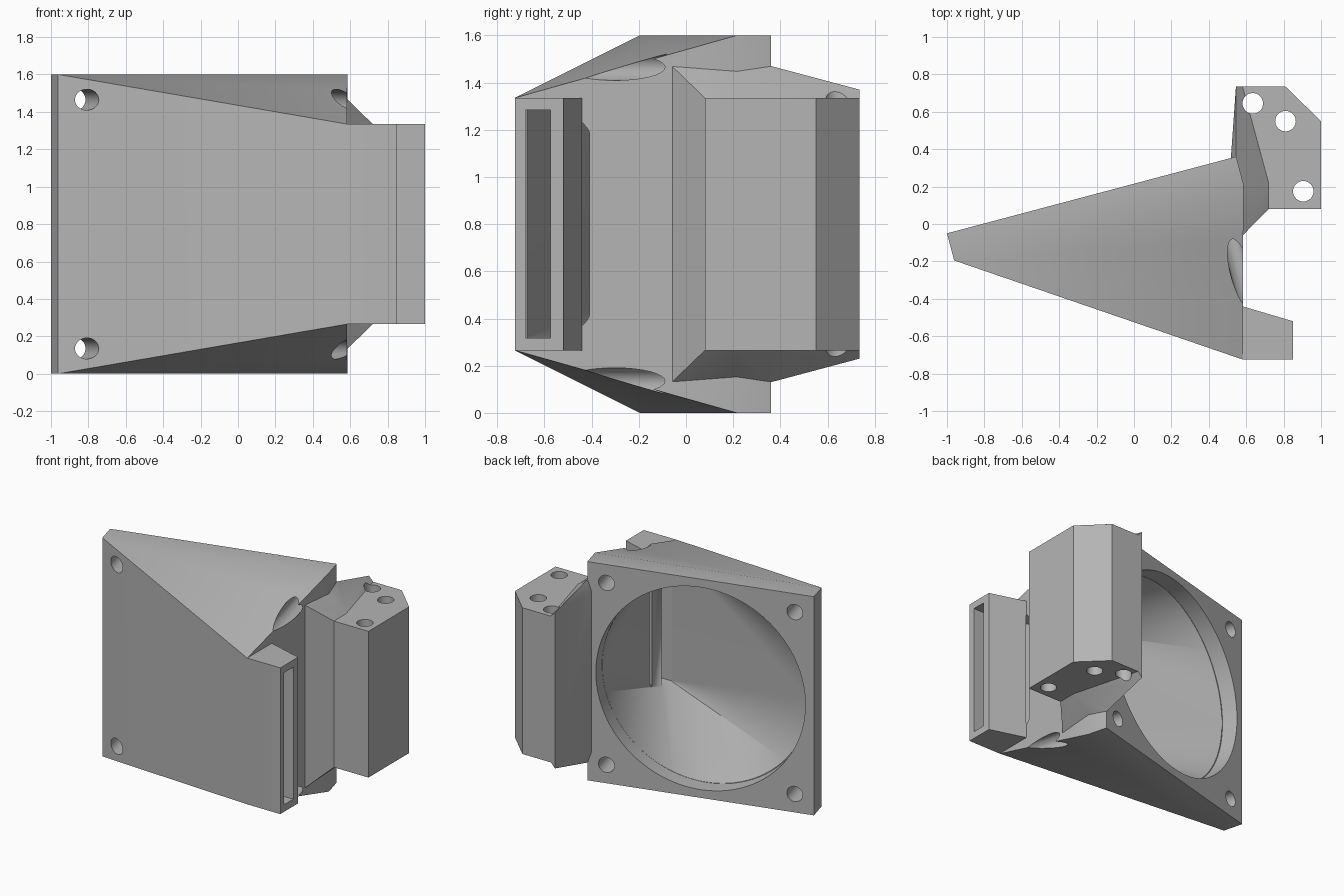
import bpy, bmesh, math
from mathutils import Vector

if "Cube" in bpy.data.objects:
    bpy.data.objects.remove(bpy.data.objects["Cube"])

MID = 0.8                                   # height of the symmetry plane
ORIGIN = Vector((-1.0, -0.05, 0))           # rear corner of the fan flange
U = Vector((0.9665, 0.2565, 0))             # along the flange
N = Vector((0.2565, -0.9665, 0))            # through the flange, to the front

grey = bpy.data.materials.new("matte grey")
grey.use_nodes = True
grey.diffuse_color = (0.46, 0.46, 0.46, 1)
grey.node_tree.nodes["Principled BSDF"].inputs["Base Color"].default_value = grey.diffuse_color


def at(u, depth, z=0):
    """Point in the tilted flange frame."""
    return ORIGIN + U * u + N * depth + Vector((0, 0, z))


def hull(name, points):
    """Solid convex hull of the points."""
    bm = bmesh.new()
    for p in points:
        bm.verts.new(p)
    res = bmesh.ops.convex_hull(bm, input=bm.verts)
    bmesh.ops.delete(bm, geom=[v for v in bm.verts if not v.link_faces], context='VERTS')
    bmesh.ops.dissolve_limit(bm, angle_limit=0.002, verts=bm.verts, edges=bm.edges)
    bmesh.ops.recalc_face_normals(bm, faces=bm.faces)
    mesh = bpy.data.meshes.new(name)
    bm.to_mesh(mesh)
    bm.free()
    mesh.materials.append(grey)
    obj = bpy.data.objects.new(name, mesh)
    bpy.context.collection.objects.link(obj)
    return obj


def mirrored(points):
    """Points given as x, y, half height, doubled about the middle plane."""
    return [(x, y, MID + s * h) for x, y, h in points for s in (-1, 1)]


def prism(name, outline, half):
    return hull(name, mirrored([(x, y, half) for x, y in outline]))


def ring(u, z, depth, radius, count):
    return [at(u + radius * math.cos(a), depth, z + radius * math.sin(a))
            for a in (2 * math.pi * i / count for i in range(count))]


def combine(target, other, operation):
    mod = target.modifiers.new(operation.lower(), 'BOOLEAN')
    mod.operation, mod.solver, mod.object = operation, 'EXACT', other
    bpy.context.view_layer.objects.active = target
    bpy.ops.object.modifier_apply(modifier=mod.name)
    bpy.data.objects.remove(other)


# Tapering duct: square flange narrowing towards the nozzle
flange = [at(u, d, z) for u in (0, 1.6) for d in (0, 0.15) for z in (0, 1.6)]
duct = hull("fan_duct", flange + mirrored([(0.582, -0.725, 0.535), (0.582, -0.5, 0.535)]))

# Outlet nozzle
combine(duct, prism("nozzle", [(0.582, -0.725), (0.85, -0.725), (0.85, -0.52), (0.66, -0.52),
                               (0.58, -0.44), (0.5, -0.44), (0.5, -0.6)], 0.535), 'UNION')

# Mounting block and the flared foot that joins it to the duct
mount = prism("mount_block", [(0.72, 0.08), (1, 0.08), (1, 0.55), (0.81, 0.735),
                              (0.545, 0.735), (0.545, 0.1)], 0.535)
foot = hull("mount_foot", mirrored([(0.582, -0.06, 0.67), (0.545, 0.36, 0.67), (0.545, 0.735, 0.57),
                                    (0.72, 0.08, 0.535), (0.72, 0.22, 0.535), (0.58, 0.735, 0.535),
                                    (0.5, 0.1, 0.6)]))
combine(mount, foot, 'UNION')
combine(duct, mount, 'UNION')

# Air passage: round inlet, funnel and slot
slot = [(0.6, -0.68, 0.483), (0.6, -0.575, 0.483)]
passage = [
    hull("inlet", ring(0.8, MID, -0.05, 0.74, 96) + ring(0.8, MID, 0.12, 0.74, 96)),
    hull("funnel", ring(0.8, MID, 0.115, 0.739, 96) + mirrored(slot)),
    prism("slot", [(0.585, -0.68), (0.95, -0.68), (0.95, -0.575), (0.585, -0.575)], 0.483),
]
for cutter in passage:
    combine(duct, cutter, 'DIFFERENCE')

# Fan screw holes through the flange corners
for u in (0.135, 1.465):
    for z in (0.135, 1.465):
        hole = hull("fan_hole", ring(u, z, -0.1, 0.056, 32) + ring(u, z, 0.9, 0.056, 32))
        combine(duct, hole, 'DIFFERENCE')

# Vertical bolt holes through the mounting block
for x, y in ((0.635, 0.645), (0.81, 0.55), (0.905, 0.175)):
    circle = [(x + 0.055 * math.cos(a), y + 0.055 * math.sin(a))
              for a in (math.pi * i / 16 for i in range(32))]
    combine(duct, prism("bolt_hole", circle, 0.9), 'DIFFERENCE')

# Smooth curved walls, sharp edges
bpy.ops.object.select_all(action='DESELECT')
duct.select_set(True)
bpy.context.view_layer.objects.active = duct
bpy.ops.object.shade_smooth_by_angle(angle=math.radians(25))
